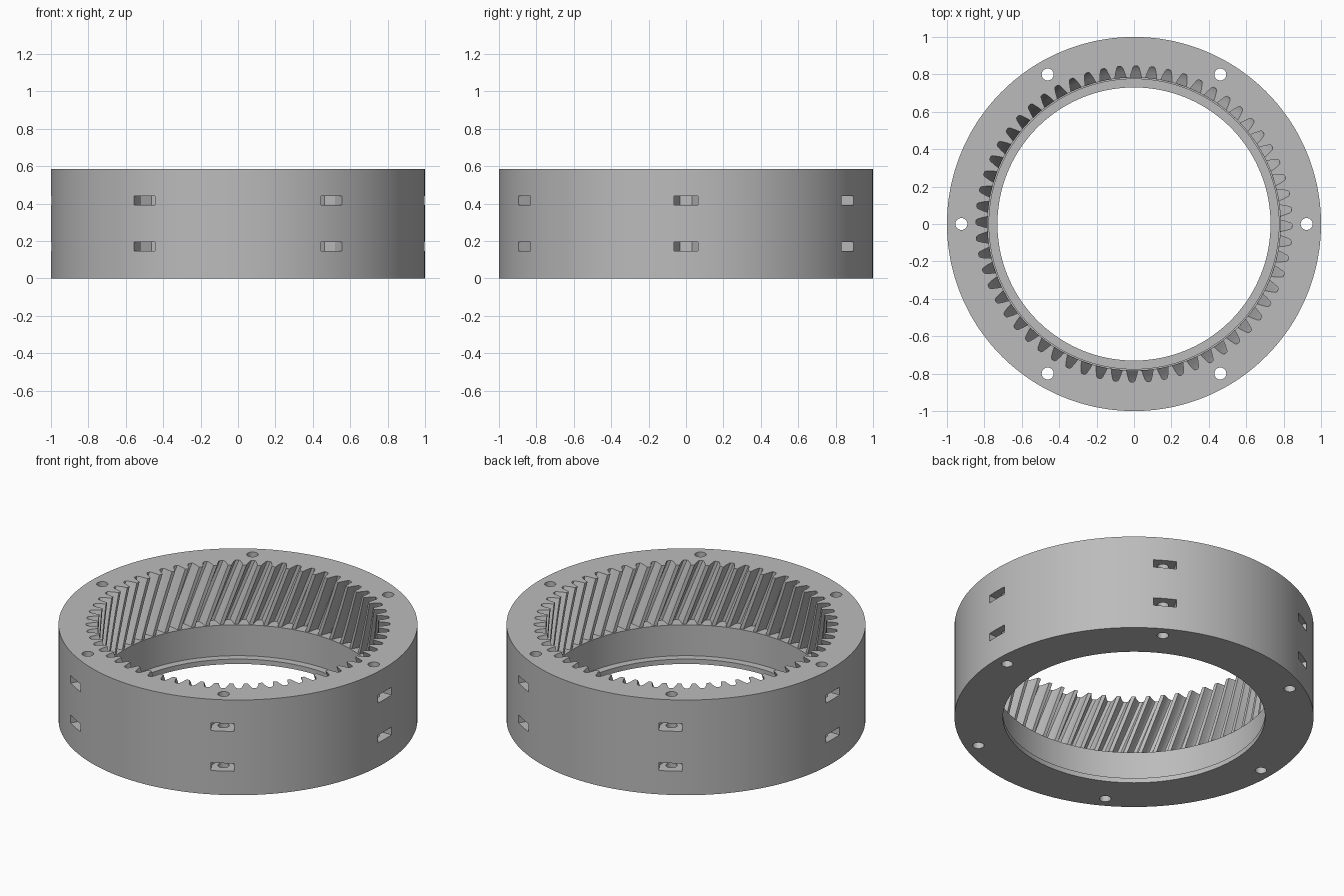
import bpy, bmesh
from math import sin, cos, pi, tan, radians

cube = bpy.data.objects.get("Cube")
if cube:
    bpy.data.objects.remove(cube, do_unlink=True)

HEIGHT, TEETH_Z, FLANGE_Z = 0.585, 0.22, 0.03
TEETH, LAYERS = 60, 8
TIP_R, WALL_R, FLANGE_R = 0.783, 0.775, 0.73
BOLT_R = 0.923
TWIST = (HEIGHT - TEETH_Z) * tan(radians(20)) / 0.81

grey = bpy.data.materials.new("grey")
grey.use_nodes = True
colour = (0.5, 0.5, 0.5, 1)
grey.diffuse_color = colour
grey.node_tree.nodes["Principled BSDF"].inputs["Base Color"].default_value = colour


def make_object(name, bm):
    bmesh.ops.recalc_face_normals(bm, faces=bm.faces)
    mesh = bpy.data.meshes.new(name)
    bm.to_mesh(mesh)
    bm.free()
    mesh.materials.append(grey)
    obj = bpy.data.objects.new(name, mesh)
    bpy.context.collection.objects.link(obj)
    return obj


# Groove profile: half angle and radius, mirrored for the other flank
half = [(0.039, TIP_R), (0.030, 0.811), (0.019, 0.838), (0.011, 0.846)]
groove = [(-a, r) for a, r in half] + [(a, r) for a, r in reversed(half)]
start = pi / 2 - 0.013
profile = [(start + i * 2 * pi / TEETH + a, r) for i in range(TEETH) for a, r in groove]

# Ring gear body: closed loops bridged from the outside, over the top and down the bore
bm = bmesh.new()


def loop(z, radius=None, twist=0):
    return [bm.verts.new(((radius or r) * cos(a + twist), (radius or r) * sin(a + twist), z))
            for a, r in profile]


loops = [loop(0, 1), loop(HEIGHT, 1)]
for k in range(LAYERS + 1):
    t = k / LAYERS
    loops.append(loop(HEIGHT + (TEETH_Z - HEIGHT) * t, None, TWIST * t))
loops += [loop(TEETH_Z, WALL_R, TWIST), loop(FLANGE_Z, WALL_R, TWIST),
          loop(FLANGE_Z, FLANGE_R, TWIST), loop(0, FLANGE_R, TWIST)]
n = len(profile)
for j, low in enumerate(loops):
    high = loops[(j + 1) % len(loops)]
    for i in range(n):
        m = (i + 1) % n
        bm.faces.new((low[i], low[m], high[m], high[i]))
ring = make_object("ring_gear", bm)


def prism(bm, points, z0, z1):
    bottom = [bm.verts.new((x, y, z0)) for x, y in points]
    top = [bm.verts.new((x, y, z1)) for x, y in points]
    bm.faces.new(bottom[::-1])
    bm.faces.new(top)
    for i in range(len(points)):
        m = (i + 1) % len(points)
        bm.faces.new((bottom[i], bottom[m], top[m], top[i]))


# Bolt holes and hexagonal nut slots, six of each around the rim
holes, slots = bmesh.new(), bmesh.new()
HEX = 0.065
for i in range(6):
    c, s = cos(i * pi / 3), sin(i * pi / 3)
    circle = [(BOLT_R * c + 0.032 * cos(k * pi / 16), BOLT_R * s + 0.032 * sin(k * pi / 16))
              for k in range(32)]
    prism(holes, circle, -0.1, HEIGHT + 0.1)
    back = BOLT_R - HEX * cos(pi / 6)
    outline = [(1.1, -HEX), (1.1, HEX), (BOLT_R, HEX), (back, HEX / 2),
               (back, -HEX / 2), (BOLT_R, -HEX)]
    slot = [(r * c - t * s, r * s + t * c) for r, t in outline]
    for z in (0.147, 0.392):
        prism(slots, slot, z, z + 0.048)

bpy.context.view_layer.objects.active = ring
ring.select_set(True)
for name, cutter_bm in (("bolt_hole_cutter", holes), ("nut_slot_cutter", slots)):
    cutter = make_object(name, cutter_bm)
    cutter.hide_render = True
    mod = ring.modifiers.new(name, 'BOOLEAN')
    mod.operation = 'DIFFERENCE'
    mod.solver = 'EXACT'
    mod.object = cutter
    bpy.ops.object.modifier_apply(modifier=mod.name)
    bpy.data.objects.remove(cutter, do_unlink=True)

bpy.ops.object.shade_smooth_by_angle(angle=radians(25))
